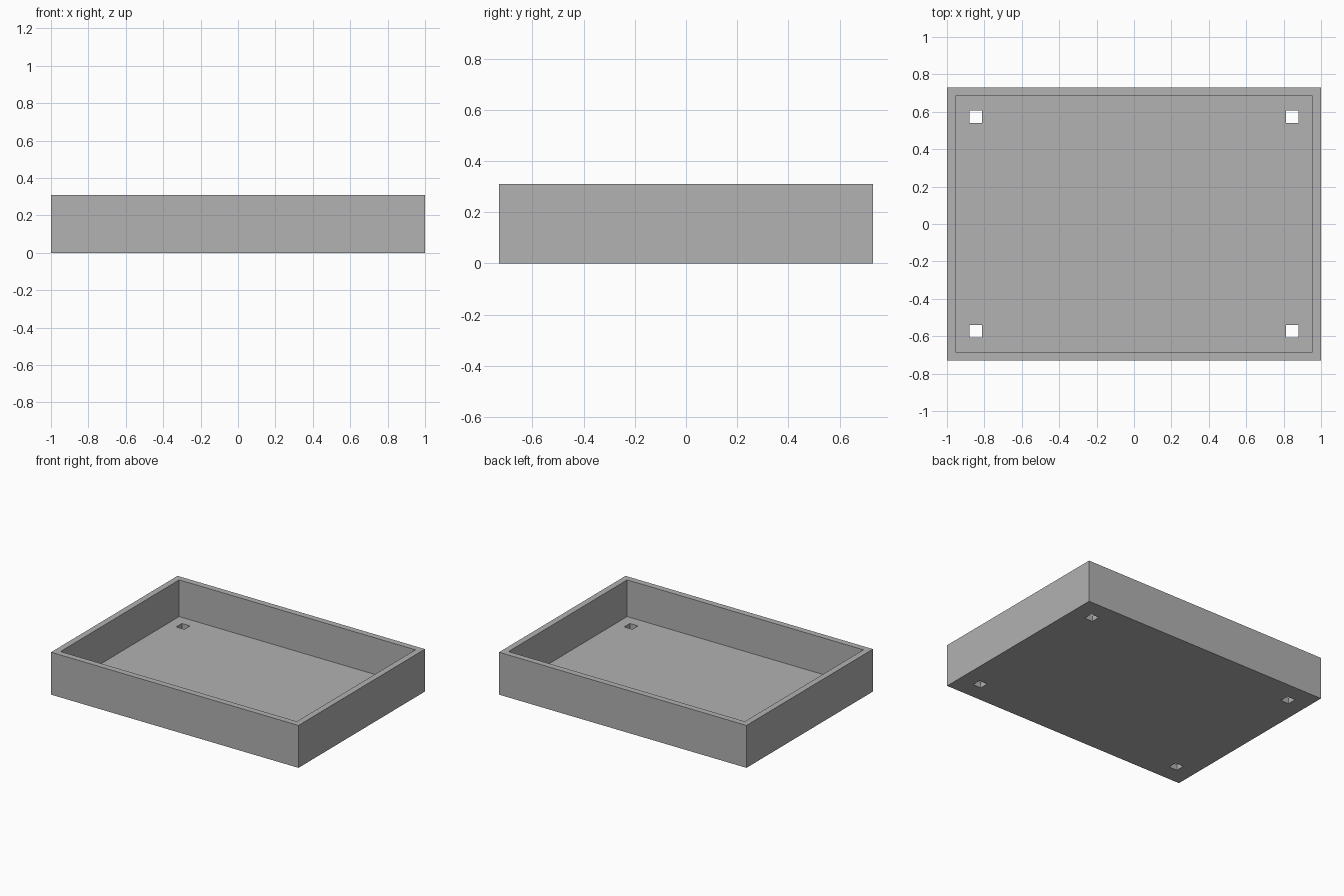
import bpy

if "Cube" in bpy.data.objects:
    bpy.data.objects.remove(bpy.data.objects["Cube"], do_unlink=True)

HALF_X, HALF_Y, HEIGHT = 1.0, 0.73, 0.31
WALL, FLOOR = 0.045, 0.042
HOLE_X, HOLE_Y, HOLE = 0.846, 0.574, 0.066


def make_material(name, rgb):
    mat = bpy.data.materials.new(name)
    mat.use_nodes = True
    mat.diffuse_color = (*rgb, 1)
    mat.node_tree.nodes["Principled BSDF"].inputs["Base Color"].default_value = (*rgb, 1)
    return mat


def box(name, size, centre):
    bpy.ops.mesh.primitive_cube_add(size=1, location=centre)
    obj = bpy.context.object
    obj.name = name
    obj.scale = size
    bpy.ops.object.transform_apply(location=True, rotation=False, scale=True)
    return obj


def cut(target, cutter):
    cutter.hide_render = True
    mod = target.modifiers.new("cut", "BOOLEAN")
    mod.operation = "DIFFERENCE"
    mod.solver = "EXACT"
    mod.object = cutter
    bpy.context.view_layer.objects.active = target
    bpy.ops.object.modifier_apply(modifier=mod.name)
    bpy.data.objects.remove(cutter, do_unlink=True)


# Outer block of the tray
tray = box("tray", (2 * HALF_X, 2 * HALF_Y, HEIGHT), (0, 0, HEIGHT / 2))
tray.data.materials.append(make_material("grey", (0.445, 0.445, 0.445)))

# Open cavity that leaves the four walls and the floor
cut(tray, box("cavity_cutter", (2 * (HALF_X - WALL), 2 * (HALF_Y - WALL), HEIGHT),
              (0, 0, FLOOR + HEIGHT / 2)))

# Square holes through the floor near each corner
for sx in (-1, 1):
    for sy in (-1, 1):
        cut(tray, box("hole_cutter", (HOLE, HOLE, 4 * FLOOR),
                      (sx * HOLE_X, sy * HOLE_Y, 0)))
